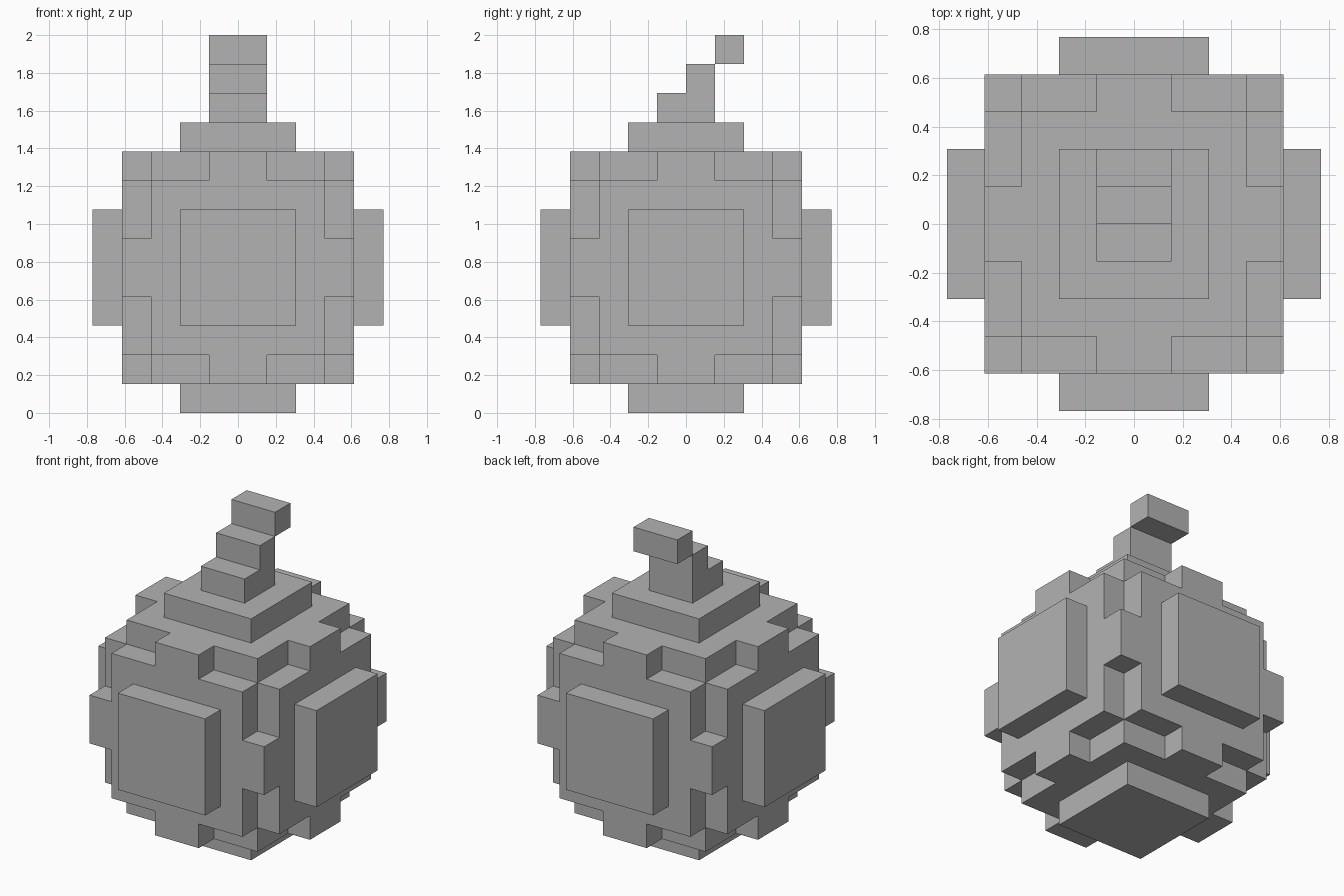
import bpy
import bmesh
from itertools import product
from mathutils import Vector

if "Cube" in bpy.data.objects:
    bpy.data.objects.remove(bpy.data.objects["Cube"], do_unlink=True)

U = 2 / 13      # size of one block
MIDDLE = 5      # height of the ball centre, in blocks

grey = bpy.data.materials.new("grey")
grey.use_nodes = True
grey.diffuse_color = (0.45, 0.45, 0.45, 1)
grey.node_tree.nodes["Principled BSDF"].inputs["Base Color"].default_value = grey.diffuse_color


def cells(xs, ys, zs):
    return set(product(range(*xs), range(*ys), range(*zs)))


def block_object(name, blocks):
    """Outer skin of a set of unit blocks, without the faces between neighbours."""
    bm = bmesh.new()
    for cell in blocks:
        for axis, side in product(range(3), (-1, 1)):
            neighbour = list(cell)
            neighbour[axis] += side
            if tuple(neighbour) in blocks:
                continue
            normal = Vector((0, 0, 0))
            normal[axis] = side
            a = Vector((0, 0, 0))
            a[(axis + 1) % 3] = 0.5
            b = normal.cross(a)
            centre = Vector(cell) + Vector((0.5, 0.5, 0.5)) + normal / 2
            corners = (centre - a - b, centre + a - b, centre + a + b, centre - a + b)
            bm.faces.new([bm.verts.new(c * U) for c in corners])
    bmesh.ops.remove_doubles(bm, verts=bm.verts, dist=U / 100)
    mesh = bpy.data.meshes.new(name)
    bm.to_mesh(mesh)
    bm.free()
    mesh.materials.append(grey)
    obj = bpy.data.objects.new(name, mesh)
    bpy.context.collection.objects.link(obj)
    return obj


# Ball: along each axis a long core, a thin wide slab and a raised square plate
ball = set()
for axis in range(3):
    for half_width, half_length in ((3, 4), (4, 1), (2, 5)):
        spans = [(-half_width, half_width)] * 3
        spans[axis] = (-half_length, half_length)
        ball |= cells(*spans)
body = block_object("ball_body", ball)
body.location.z = MIDDLE * U

# Stem: three steps climbing toward the back
stem = set()
for step, depth in enumerate(((-1, 1), (0, 1), (1, 2))):
    stem |= cells((-1, 1), depth, (step, step + 1))
stalk = block_object("stepped_stem", stem)
stalk.location.z = 2 * MIDDLE * U
